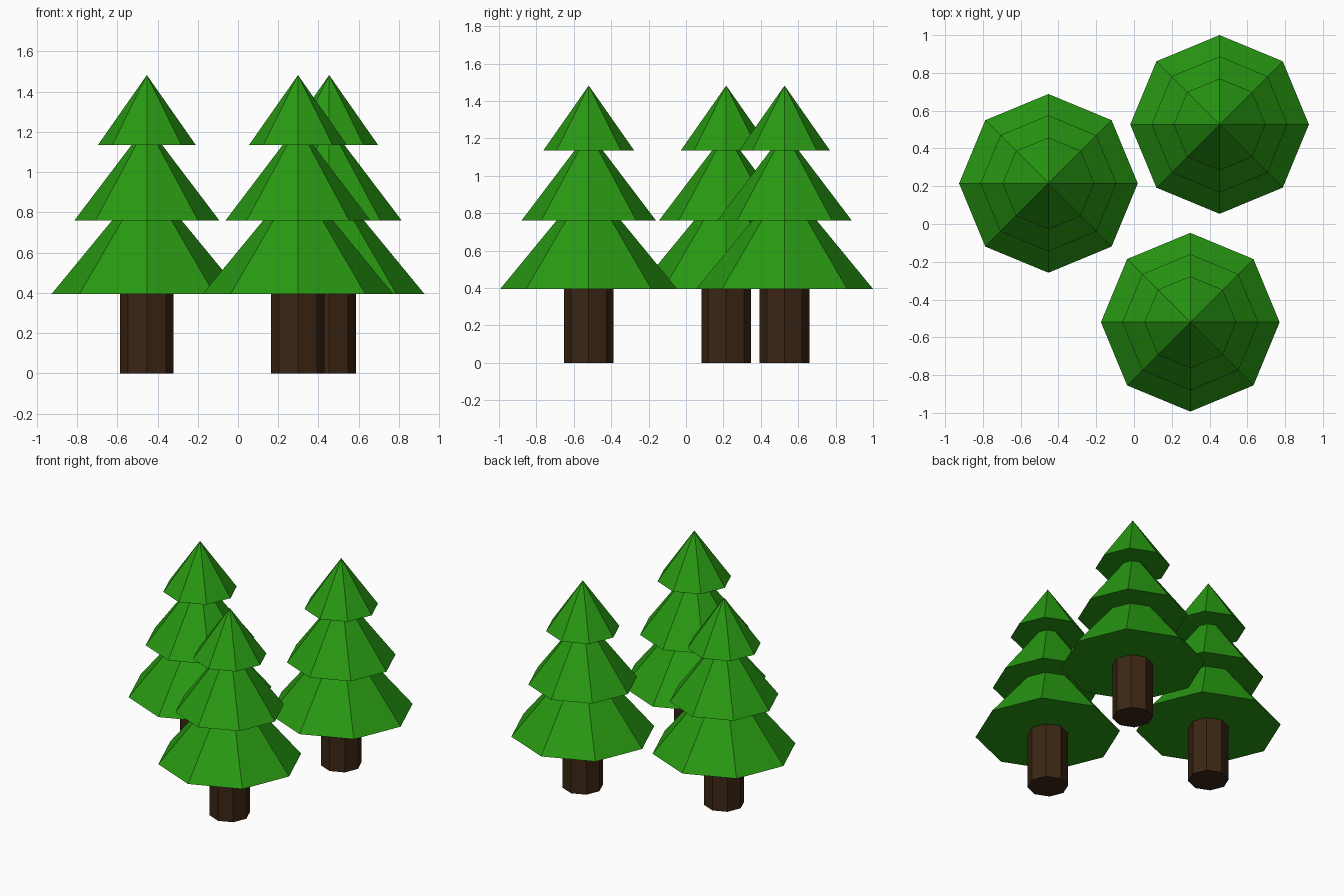
import bpy
import math

cube = bpy.data.objects.get("Cube")
if cube:
    bpy.data.objects.remove(cube, do_unlink=True)


def make_material(name, rgb):
    mat = bpy.data.materials.new(name)
    mat.use_nodes = True
    color = (*rgb, 1.0)
    mat.diffuse_color = color
    mat.node_tree.nodes["Principled BSDF"].inputs["Base Color"].default_value = color
    return mat


leaf_green = make_material("leaf_green", (0.021, 0.32, 0.006))
bark_brown = make_material("bark_brown", (0.044, 0.019, 0.007))


def add_cone(name, x, y, bottom, top, radius, top_radius, mat):
    """Eight-sided cone or column with corners on the x and y axes."""
    bpy.ops.mesh.primitive_cone_add(
        vertices=8, radius1=radius, radius2=top_radius, depth=top - bottom,
        end_fill_type='NGON', location=(x, y, (bottom + top) / 2))
    obj = bpy.context.object
    obj.name = name
    obj.data.name = name
    obj.data.materials.append(mat)
    return obj


# Foliage tiers: name, bottom height, apex height, radius
TIERS = [
    ("lower_foliage", 0.395, 0.97, 0.473),
    ("middle_foliage", 0.76, 1.235, 0.36),
    ("upper_foliage", 1.135, 1.482, 0.243),
]

# Tree positions on the ground
TREES = {
    "right_tree": (-0.453, 0.215),
    "back_left_tree": (0.453, 0.527),
    "front_tree": (0.298, -0.52),
}

for tree, (x, y) in TREES.items():
    # Trunk
    add_cone(f"{tree}_trunk", x, y, 0.0, 0.40, 0.133, 0.133, bark_brown)
    # Stacked foliage cones
    for tier, bottom, apex, radius in TIERS:
        add_cone(f"{tree}_{tier}", x, y, bottom, apex, radius, 0.0, leaf_green)
